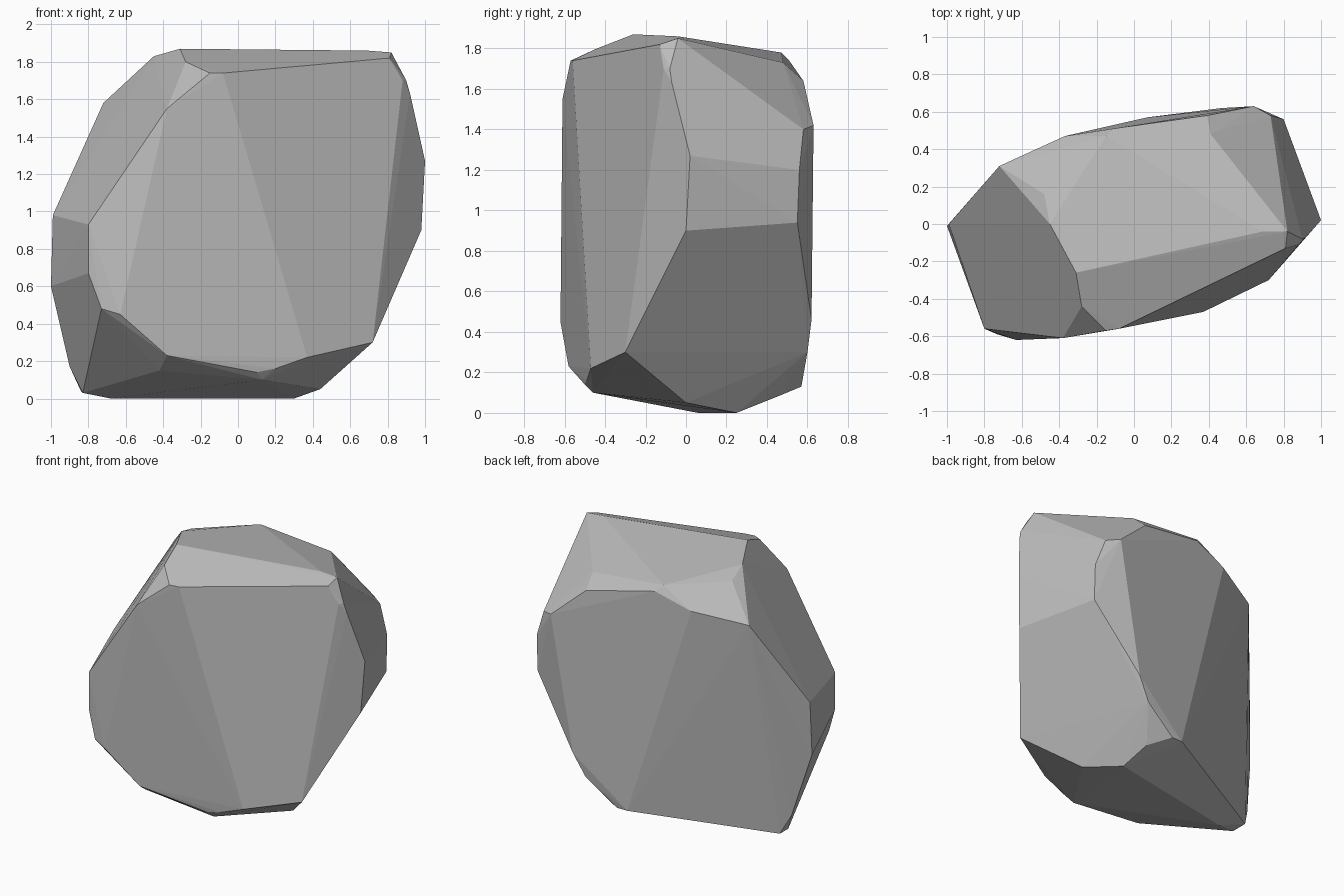
import bpy
import bmesh
import math

# Remove the default object if the scene has it
default_object = bpy.data.objects.get("Cube")
if default_object:
    bpy.data.objects.remove(default_object, do_unlink=True)


def make_material(name, grey):
    """Create a single flat grey material."""
    material = bpy.data.materials.new(name)
    material.use_nodes = True
    colour = (grey, grey, grey, 1)
    material.diffuse_color = colour
    shader = material.node_tree.nodes["Principled BSDF"]
    shader.inputs["Base Color"].default_value = colour
    shader.inputs["Roughness"].default_value = 0.9
    return material


def make_boulder(name, corner_groups, material):
    """Wrap the corner points of a chipped stone in a tight convex skin."""
    stone = bmesh.new()
    for group in corner_groups:
        for corner in group:
            stone.verts.new(corner)

    # Skin the corners, then drop any points left inside the stone
    bmesh.ops.convex_hull(stone, input=stone.verts[:])
    loose = [vert for vert in stone.verts if not vert.link_faces]
    bmesh.ops.delete(stone, geom=loose, context="VERTS")

    # Merge almost level triangles into broad facets
    bmesh.ops.dissolve_limit(stone, angle_limit=math.radians(1.5),
                             verts=stone.verts[:], edges=stone.edges[:])
    bmesh.ops.recalc_face_normals(stone, faces=stone.faces[:])

    mesh = bpy.data.meshes.new(name)
    stone.to_mesh(mesh)
    stone.free()
    mesh.materials.append(material)
    boulder = bpy.data.objects.new(name, mesh)
    bpy.context.scene.collection.objects.link(boulder)
    return boulder


# Sloping top facet and its chipped rim
crown = [
    (-.31, -.26, 1.87), (-.45, 0, 1.83), (-.28, -.44, 1.8),
    (-.15, -.57, 1.74), (-.08, -.56, 1.74), (.81, -.13, 1.82),
    (.82, -.04, 1.85), (.69, -.04, 1.86), (-.48, .16, 1.78),
    (-.15, .47, 1.78), (.41, .48, 1.73),
]

# Bevelled corners just below the top
shoulder = [
    (-.38, -.61, 1.55), (.88, -.11, 1.7), (.9, -.08, 1.7),
    (.92, -.07, 1.63), (.39, .58, 1.64), (-.11, .51, 1.74),
    (-.37, .47, 1.65), (-.72, .31, 1.58), (.64, .63, 1.42),
    (.73, .58, 1.4),
]

# Widest part of the stone
waist = [
    (1, .02, 1.27), (.98, 0, .9), (.8, .56, 1.2), (.8, .55, .94),
    (-.99, 0, .98), (-1, -.01, .6), (-.8, -.56, .93),
    (-.8, -.56, .67), (-.73, -.59, .48), (-.63, -.62, .45),
    (.47, .62, .46),
]

# Undercut foot and the small patch that rests on the ground
foot = [
    (.72, -.3, .3), (.37, -.47, .22), (.2, -.49, .16),
    (.1, -.5, .14), (.13, -.46, .1), (-.38, -.58, .23),
    (-.42, -.46, .15), (-.9, .08, .17), (-.83, .02, .03),
    (-.84, .13, .04), (-.68, .06, 0), (.3, .25, 0),
    (.44, 0, .05), (.27, .45, .08), (.15, .57, .13),
    (.07, .57, .13), (.38, .6, .3),
]

stone_grey = make_material("stone grey", 0.5)
make_boulder("boulder", (crown, shoulder, waist, foot), stone_grey)
